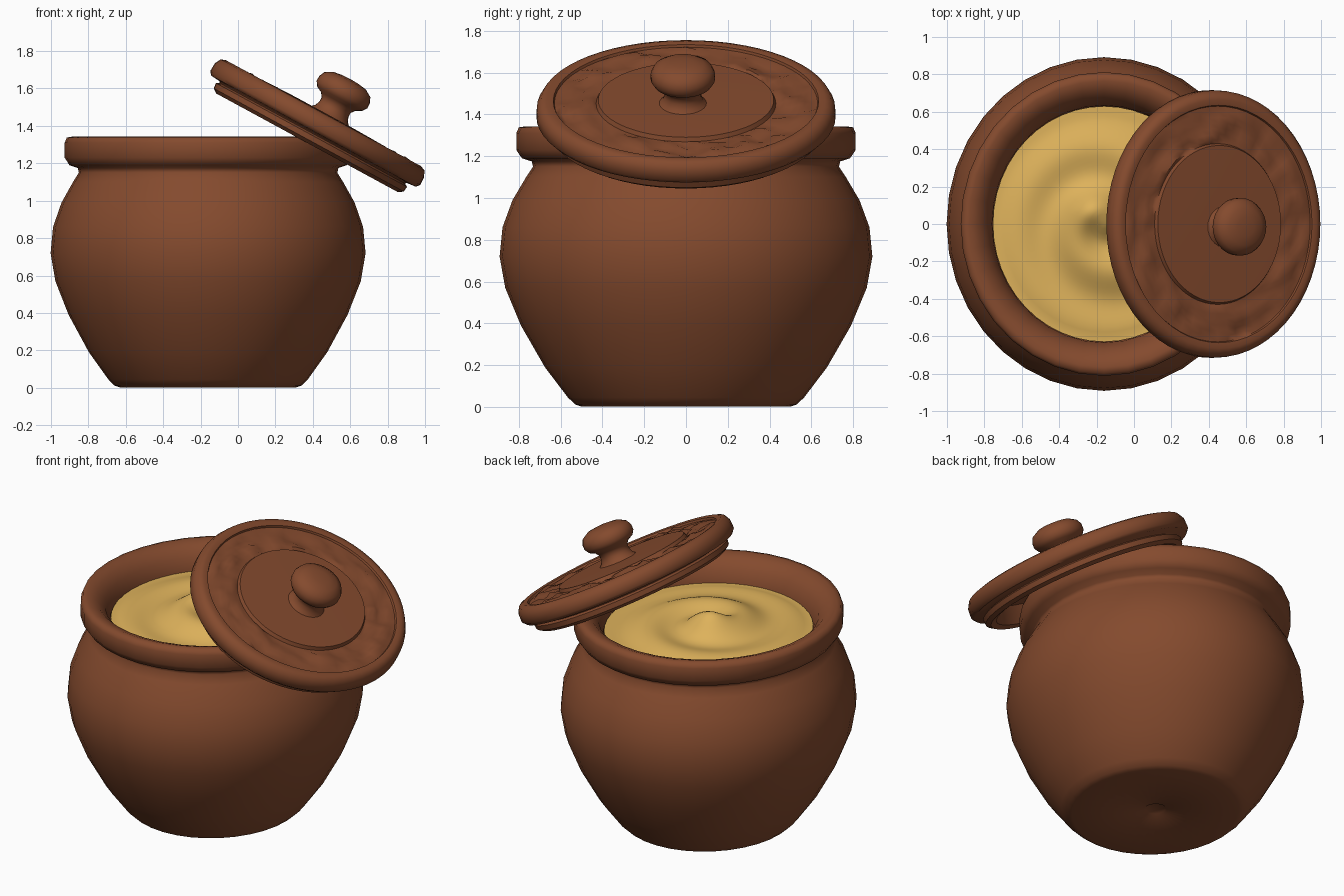
import bpy, bmesh, math
from mathutils import Matrix, Vector, noise

cube = bpy.data.objects.get("Cube")
if cube:
    bpy.data.objects.remove(cube, do_unlink=True)


def material(name, color):
    m = bpy.data.materials.new(name)
    m.use_nodes = True
    m.diffuse_color = color
    bsdf = m.node_tree.nodes["Principled BSDF"]
    bsdf.inputs["Base Color"].default_value = color
    bsdf.inputs["Roughness"].default_value = 0.8
    return m


clay = material("terracotta", (0.232, 0.069, 0.027, 1))
cream = material("yellow paste", (0.73, 0.445, 0.105, 1))


def lathe(name, profile, mat, segments=36, squash=1.0, matrix=None, lift=None, sharp=50):
    """Revolve (radius, height) points; lift(x, y, r, z) returns a new height."""
    bm = bmesh.new()
    rings = []
    for r, z in profile:
        ring = []
        for i in range(1 if r == 0 else segments):
            a = math.tau * i / segments
            x, y = r * math.cos(a), r * math.sin(a)
            h = lift(x, y, r, z) if lift else z
            ring.append(bm.verts.new((x * squash, y, h)))
        rings.append(ring)
    for lo, hi in zip(rings, rings[1:]):
        for i in range(segments):
            j = (i + 1) % segments
            if len(lo) == 1:
                bm.faces.new((lo[0], hi[j], hi[i]))
            elif len(hi) == 1:
                bm.faces.new((lo[i], lo[j], hi[0]))
            else:
                bm.faces.new((lo[i], lo[j], hi[j], hi[i]))
    bmesh.ops.recalc_face_normals(bm, faces=bm.faces)
    if matrix:
        bm.transform(matrix)
    mesh = bpy.data.meshes.new(name)
    bm.to_mesh(mesh)
    bm.free()
    mesh.materials.append(mat)
    obj = bpy.data.objects.new(name, mesh)
    bpy.context.collection.objects.link(obj)
    bpy.ops.object.select_all(action="DESELECT")
    obj.select_set(True)
    bpy.context.view_layer.objects.active = obj
    bpy.ops.object.shade_smooth_by_angle(angle=math.radians(sharp))
    return obj


# Pot: round belly, pinched neck, thick rim, inner wall down to the filling
POT = Matrix.Translation((-0.16, 0, 0))
OVAL = 0.944
pot_profile = [
    (0, 0.02), (0.06, 0.02), (0.07, 0.012), (0.5, 0.002), (0.53, 0.012), (0.565, 0.045),
    (0.675, 0.19), (0.79, 0.39), (0.865, 0.57), (0.892, 0.72), (0.878, 0.86), (0.83, 0.99),
    (0.765, 1.1), (0.732, 1.15), (0.738, 1.175), (0.785, 1.19), (0.812, 1.23),
    (0.812, 1.31), (0.8, 1.338), (0.765, 1.343), (0.715, 1.325), (0.665, 1.275),
    (0.635, 1.2), (0.625, 1.1), (0, 1.1),
]
lathe("pot", pot_profile, clay, 36, OVAL, POT, sharp=60)


# Paste filling with a spiral swirl and a small peak
def swirl(x, y, r, z):
    if z < 1.15:
        return z
    a = math.atan2(y, x)
    fade = max(0.0, 1 - r / 0.6)
    wave = math.cos(math.tau * r / 0.36 - a + 0.3)
    peak = math.exp(-((x + 0.06) ** 2 + (y - 0.05) ** 2) / 0.01)
    return z + 0.075 * fade + 0.035 * fade ** 0.6 * wave * min(1, r / 0.12) + 0.06 * peak


paste_rings = [(0.63 * i / 24, 1.2) for i in range(25)]
lathe("paste_filling", paste_rings + [(0.62, 1.11), (0, 1.11)], cream, 48, OVAL, POT, swirl, 80)

# Tilted lid resting on the rim
LID = Matrix.Translation((0.43, 0, 1.42)) @ Matrix.Rotation(math.radians(28.5), 4, "Y")


def carve(x, y, r, z):
    """Rough, lumpy hand-carved band around the lid."""
    if 0.44 < r < 0.62 and z > 0.01:
        return z + 0.028 * noise.noise(Vector((x * 14, y * 14, 0.5)))
    return z


lid_profile = [
    (0, 0.06), (0.2, 0.06), (0.42, 0.056), (0.43, 0.036), (0.45, 0.038),
    (0.48, 0.042), (0.51, 0.042), (0.54, 0.042), (0.57, 0.042), (0.6, 0.04), (0.63, 0.038),
    (0.635, 0.05), (0.665, 0.055), (0.695, 0.045), (0.714, 0.012), (0.716, -0.035),
    (0.698, -0.055), (0.64, -0.06), (0.632, -0.068), (0.652, -0.078),
    (0.648, -0.108), (0.62, -0.126), (0.58, -0.115), (0.55, -0.01), (0, 0),
]
lathe("lid", lid_profile, clay, 60, 0.892, LID, carve, 45)

# Knob on a short stem
knob_profile = [
    (0, 0.04), (0.115, 0.058), (0.098, 0.075), (0.088, 0.1), (0.088, 0.125),
    (0.105, 0.148), (0.138, 0.165), (0.154, 0.19), (0.154, 0.22), (0.14, 0.25),
    (0.1, 0.274), (0.05, 0.282), (0, 0.284),
]
lathe("lid_knob", knob_profile, clay, 28, 1.0, LID @ Matrix.Translation((0.04, -0.015, 0)), sharp=70)
